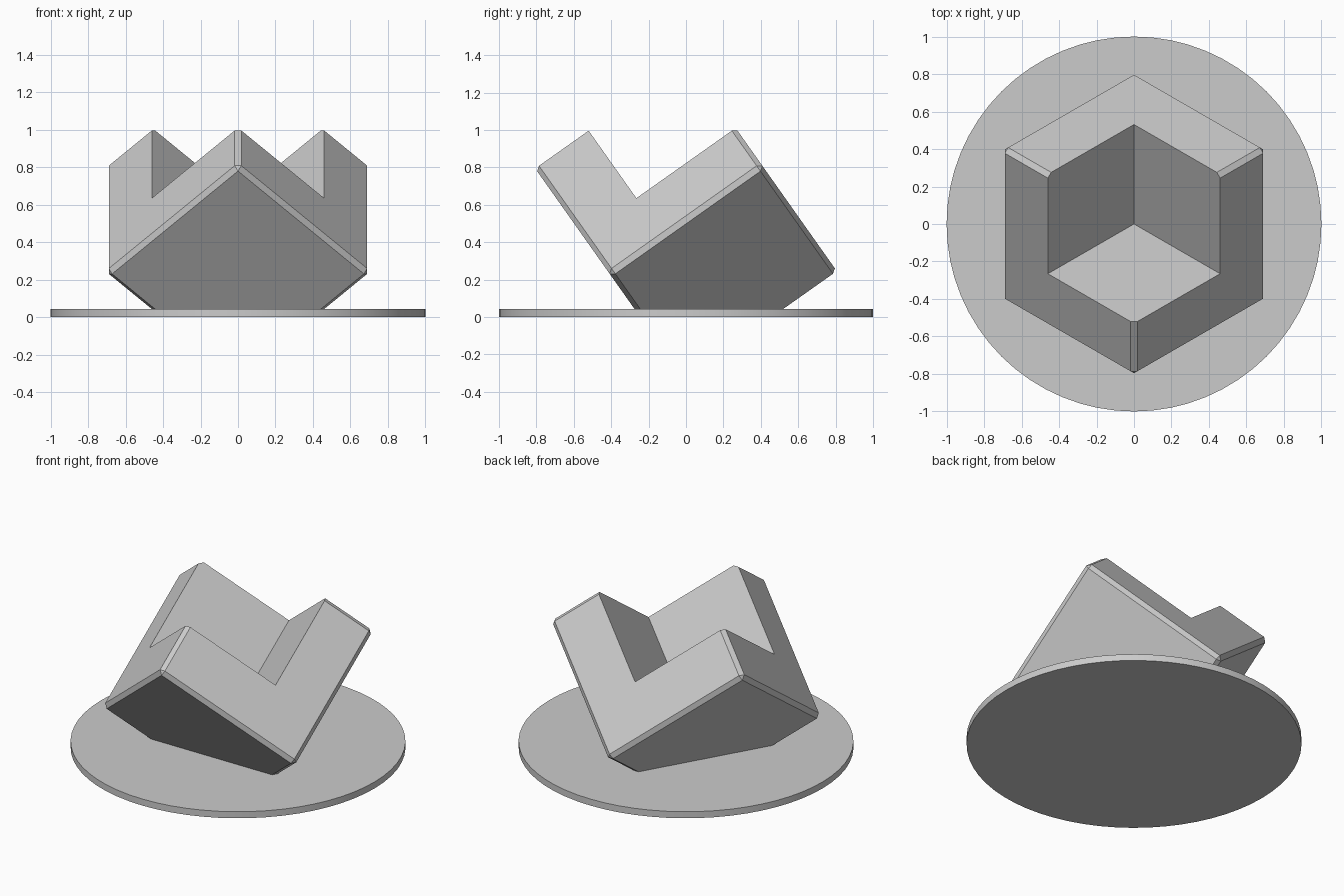
import bpy, bmesh
from math import radians, cos, sin, sqrt
from mathutils import Matrix, Vector

old = bpy.data.objects.get("Cube")
if old:
    bpy.data.objects.remove(old, do_unlink=True)

DISC_TOP = 0.043
EDGE, NOTCH, CHAMFER = 1.0, 0.65, 0.025
CENTRE_Z = 0.52


def make_material(name, colour):
    mat = bpy.data.materials.new(name)
    mat.use_nodes = True
    mat.diffuse_color = colour
    mat.node_tree.nodes["Principled BSDF"].inputs["Base Color"].default_value = colour
    return mat


def add_object(name, bm, mat):
    bmesh.ops.recalc_face_normals(bm, faces=bm.faces)
    mesh = bpy.data.meshes.new(name)
    bm.to_mesh(mesh)
    bm.free()
    mesh.materials.append(mat)
    obj = bpy.data.objects.new(name, mesh)
    bpy.context.collection.objects.link(obj)
    return obj


def select_only(obj):
    bpy.ops.object.select_all(action='DESELECT')
    obj.select_set(True)
    bpy.context.view_layer.objects.active = obj


grey = make_material("plain grey", (0.6, 0.6, 0.6, 1))

# Frame that stands a cube on its corner, one lower edge pointing back
axes = [Vector((cos(radians(a)) * sqrt(2 / 3), sin(radians(a)) * sqrt(2 / 3), sqrt(1 / 3)))
        for a in (90, 210, 330)]
tilt = Matrix.Translation((0, 0, CENTRE_Z)) @ Matrix(axes).transposed().to_4x4()

# Round base plate
bm = bmesh.new()
bmesh.ops.create_cone(bm, cap_ends=True, segments=64, radius1=1, radius2=1, depth=DISC_TOP,
                      matrix=Matrix.Translation((0, 0, DISC_TOP / 2)))
disc = add_object("base_disc", bm, grey)
select_only(disc)
bpy.ops.object.shade_smooth_by_angle(angle=radians(30))

# Chamfered cube, tilted and sliced flat where it meets the plate
bm = bmesh.new()
bmesh.ops.create_cube(bm, size=EDGE)
bmesh.ops.bevel(bm, geom=bm.edges[:], offset=CHAMFER, segments=1, affect='EDGES')
bm.transform(tilt)
cut = bmesh.ops.bisect_plane(bm, geom=bm.verts[:] + bm.edges[:] + bm.faces[:],
                             plane_co=(0, 0, DISC_TOP), plane_no=(0, 0, 1), clear_inner=True)
rim = [e for e in cut["geom_cut"] if isinstance(e, bmesh.types.BMEdge)]
bmesh.ops.contextual_create(bm, geom=rim)
block = add_object("notched_block", bm, grey)

# Cubic notch taken out of the top corner
bm = bmesh.new()
bmesh.ops.create_cube(bm, size=1)
corner = EDGE / 2 - NOTCH + 0.5
bm.transform(tilt @ Matrix.Translation((corner, corner, corner)))
cutter = add_object("notch_cutter", bm, grey)
cutter.hide_render = True

mod = block.modifiers.new("notch", 'BOOLEAN')
mod.operation = 'DIFFERENCE'
mod.solver = 'EXACT'
mod.object = cutter
select_only(block)
bpy.ops.object.modifier_apply(modifier=mod.name)
bpy.data.objects.remove(cutter, do_unlink=True)
